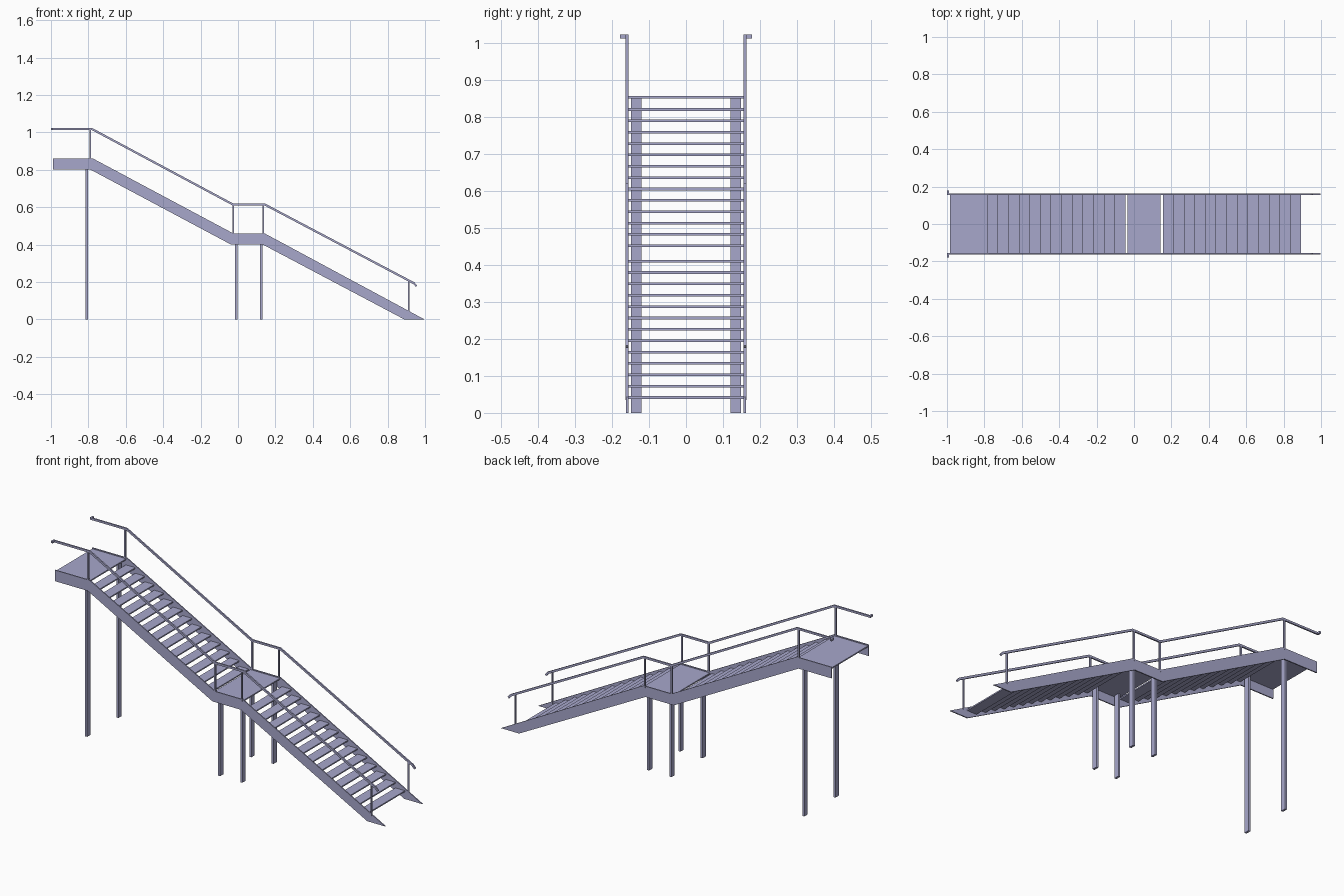
import bpy, bmesh

if "Cube" in bpy.data.objects:
    bpy.data.objects.remove(bpy.data.objects["Cube"])

# blue-grey paint
paint = bpy.data.materials.new("blue_grey_paint")
paint.diffuse_color = (0.39, 0.39, 0.6, 1)
paint.use_nodes = True
paint.node_tree.nodes["Principled BSDF"].inputs["Base Color"].default_value = paint.diffuse_color

def finish(name, bm):
    bmesh.ops.recalc_face_normals(bm, faces=bm.faces)
    me = bpy.data.meshes.new(name)
    bm.to_mesh(me)
    bm.free()
    me.materials.append(paint)
    ob = bpy.data.objects.new(name, me)
    bpy.context.collection.objects.link(ob)
    return ob

def box(name, x0, x1, y0, y1, z0, z1):
    bm = bmesh.new()
    bmesh.ops.create_cube(bm, size=1)
    for v in bm.verts:
        v.co.x = x1 if v.co.x > 0 else x0
        v.co.y = y1 if v.co.y > 0 else y0
        v.co.z = z1 if v.co.z > 0 else z0
    return finish(name, bm)

def plate(name, profile, y0, y1):
    bm = bmesh.new()
    f = bm.faces.new([bm.verts.new((x, y0, z)) for x, z in profile])
    ext = bmesh.ops.extrude_face_region(bm, geom=[f])
    for g in ext["geom"]:
        if isinstance(g, bmesh.types.BMVert):
            g.co.y = y1
    return finish(name, bm)

stringer = [(-0.988, 0.862), (-0.778, 0.862), (-0.025, 0.46), (0.143, 0.46), (0.998, 0),
            (0.89, 0), (0.13, 0.402), (-0.04, 0.402), (-0.79, 0.802), (-0.988, 0.802)]
# upper and lower edge of the handrail bar
rail = [(-1.0, 1.023), (-0.778, 1.023), (-0.025, 0.62), (0.145, 0.62), (0.943, 0.199), (0.958, 0.182),
        (0.95, 0.175), (0.936, 0.19), (0.142, 0.609), (-0.028, 0.609), (-0.781, 1.012), (-1.0, 1.012)]

for s, side in ((-1, "front"), (1, "back")):
    # side plates
    plate(f"stringer_{side}", stringer, *sorted((s * 0.156, s * 0.162)))
    # support legs, just inside the side plates, up to the landings
    for i, (x, top) in enumerate(((-0.809, 0.85), (-0.01, 0.448), (0.124, 0.448))):
        box(f"leg_{side}_{i}", x - 0.006, x + 0.006, *sorted((s * 0.12, s * 0.148)), 0, top)
    # handrail posts
    for i, (x, z0, z1) in enumerate(((-0.789, 0.855, 1.015), (-0.025, 0.45, 0.613),
                                     (0.135, 0.45, 0.613), (0.914, 0.035, 0.205))):
        box(f"rail_post_{side}_{i}", x - 0.004, x + 0.004,
            *sorted((s * 0.155, s * 0.163)), z0, z1)
    # handrail with outward hook at the top end
    plate(f"handrail_{side}", rail, *sorted((s * 0.1555, s * 0.1635)))
    box(f"handrail_hook_{side}", -1.0, -0.99, *sorted((s * 0.163, s * 0.178)), 1.012, 1.023)

# landings
W, T, STEP, RISE = 0.156, 0.007, 0.0568, 0.0307
box("upper_landing", -0.985, -0.782, -W, W, 0.85, 0.857)
box("middle_landing", -0.034, 0.143, -W, W, 0.448, 0.455)

# treads of both flights
for flight, nose, z in (("upper", -0.727, 0.82), ("lower", 0.212, 0.41)):
    for i in range(13):
        x, h = nose + i * STEP, z - i * RISE
        box(f"{flight}_tread_{i}", x - STEP, x, -W, W, h - T / 2, h + T / 2)
